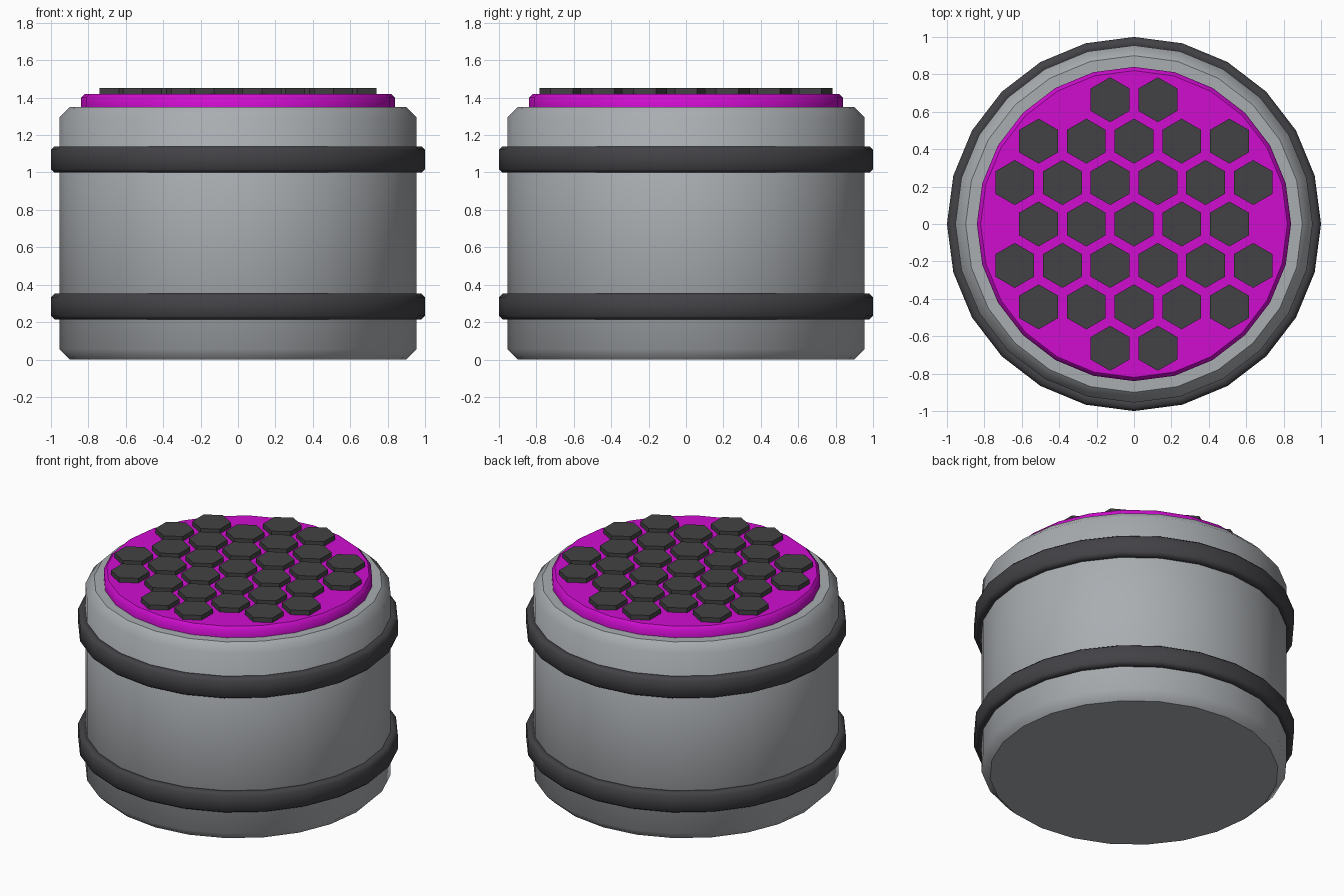
import bpy, math

cube = bpy.data.objects.get("Cube")
if cube:
    bpy.data.objects.remove(cube, do_unlink=True)

SIDES = 24


def material(name, colour):
    mat = bpy.data.materials.new(name)
    mat.use_nodes = True
    mat.diffuse_color = (*colour, 1)
    mat.node_tree.nodes["Principled BSDF"].inputs["Base Color"].default_value = (*colour, 1)
    return mat


def add_object(name, verts, faces, mat):
    mesh = bpy.data.meshes.new(name)
    mesh.from_pydata(verts, [], faces)
    mesh.materials.append(mat)
    obj = bpy.data.objects.new(name, mesh)
    bpy.context.collection.objects.link(obj)
    return obj


def lathe(name, profile, mat, closed=False):
    """Spin a bottom-to-top (radius, z) profile; cap its ends or close it into a ring."""
    verts = [(r * math.sin(math.tau * i / SIDES), r * math.cos(math.tau * i / SIDES), z)
             for r, z in profile for i in range(SIDES)]
    rows = len(profile)
    faces = []
    for j in range(rows if closed else rows - 1):
        a, b = j * SIDES, (j + 1) % rows * SIDES
        for i in range(SIDES):
            k = (i + 1) % SIDES
            faces.append((a + k, a + i, b + i, b + k))
    walls = len(faces)
    if not closed:
        faces.append(tuple(range(SIDES)))
        faces.append(tuple(reversed(range((rows - 1) * SIDES, rows * SIDES))))
    obj = add_object(name, verts, faces, mat)
    for face in obj.data.polygons:
        face.use_smooth = face.index < walls
    return obj


steel = material("light grey metal", (0.40, 0.42, 0.44))
rubber = material("dark grey rubber", (0.055, 0.053, 0.06))
magenta = material("magenta", (0.63, 0.004, 0.63))
tile = material("charcoal tile", (0.055, 0.055, 0.058))

# Chamfered drum
lathe("drum_body", [(0.90, 0), (0.955, 0.055), (0.955, 1.295), (0.90, 1.35)], steel)

# Bands around the drum
for name, low, high in (("lower_band", 0.215, 0.352), ("upper_band", 1.0, 1.14)):
    c = 0.018
    lathe(name, [(0.94, low), (1 - c, low), (1, low + c), (1, high - c),
                 (1 - c, high), (0.94, high)], rubber, closed=True)

# Raised lid
lathe("lid", [(0.84, 1.345), (0.84, 1.40), (0.82, 1.42)], magenta)

# Honeycomb of raised hexagonal tiles
STEP, ROW, RADIUS = 0.255, 0.2215, 0.12
for row, count in zip(range(-3, 4), (2, 5, 6, 5, 6, 5, 2)):
    for n in range(count):
        x, y = (n - (count - 1) / 2) * STEP, row * ROW
        bpy.ops.mesh.primitive_cylinder_add(vertices=6, radius=RADIUS, depth=0.04,
                                            location=(x, y, 1.432))
        hexagon = bpy.context.object
        hexagon.name = f"hex_tile_{row + 4}_{n + 1}"
        hexagon.data.materials.append(tile)
